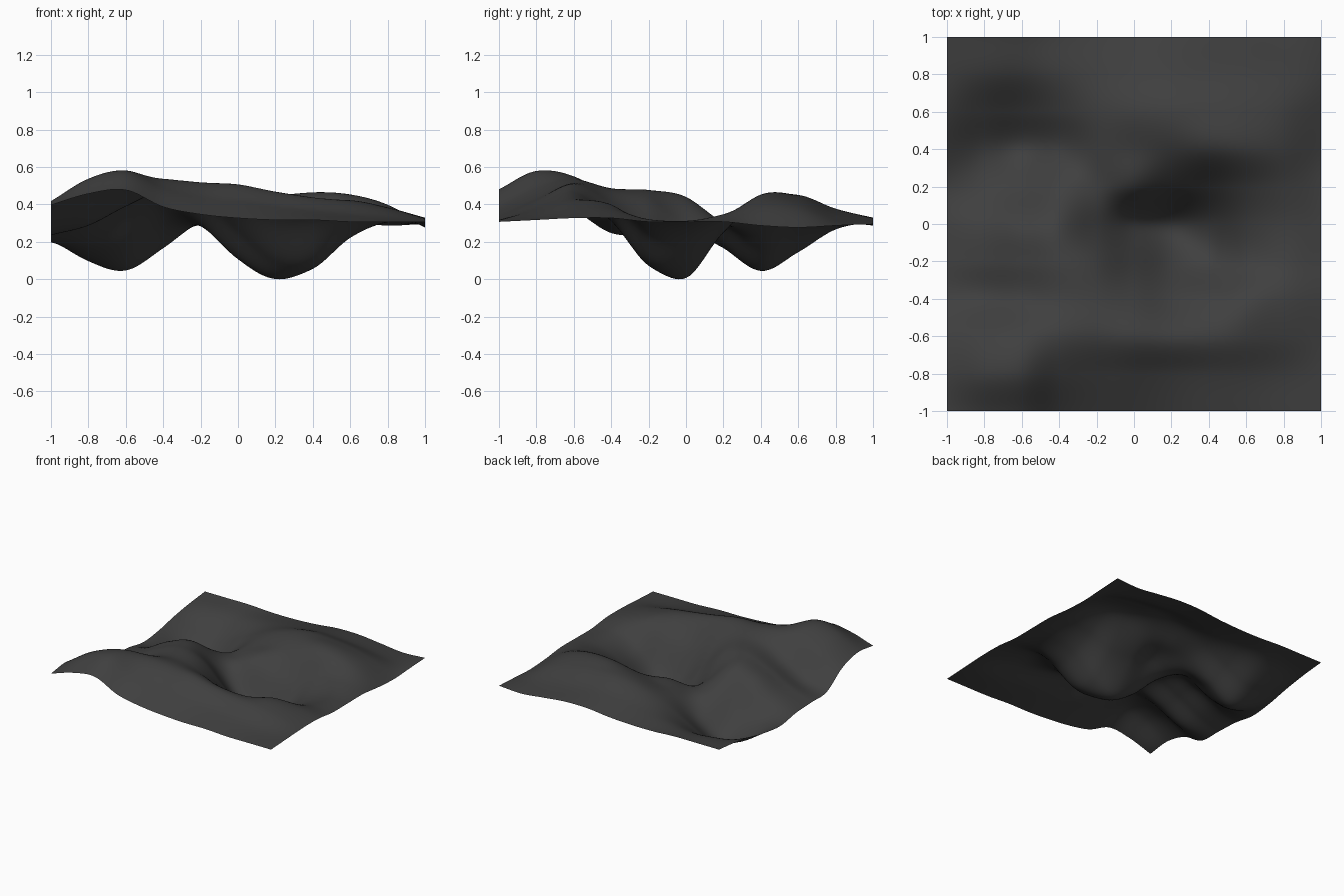
import bpy
import bmesh

default_cube = bpy.data.objects.get("Cube")
if default_cube:
    bpy.data.objects.remove(default_cube, do_unlink=True)

# Sculpted height cage in hundredths: rows run front to back, columns left to right
cage = [
    [40, 46, 48, 39, 35, 33, 32, 32, 31, 31, 31],
    [42, 54, 58, 49, 44, 42, 39, 37, 35, 33, 32],
    [37, 48, 55, 54, 52, 51, 47, 44, 42, 38, 33],
    [25, 30, 40, 48, 48, 41, 32, 33, 40, 38, 33],
    [24, 31, 41, 48, 43, 26, 10, 9, 24, 32, 31],
    [23, 29, 39, 44, 30, 11, 1, 8, 24, 31, 31],
    [20, 17, 19, 30, 29, 32, 26, 26, 33, 35, 31],
    [22, 10, 5, 17, 31, 37, 41, 45, 45, 40, 29],
    [26, 18, 15, 24, 34, 41, 45, 45, 43, 38, 28],
    [29, 28, 27, 30, 33, 36, 38, 37, 35, 32, 29],
    [31, 31, 31, 30, 30, 31, 33, 33, 31, 29, 30],
]
SPANS = len(cage) - 1
CELLS = 100


def spline(values, t):
    """Smooth curve through evenly spaced values, with t from 0 to 1."""
    padded = [2 * values[0] - values[1], *values, 2 * values[-1] - values[-2]]
    i = max(0, min(int(t * SPANS), SPANS - 1))
    u = t * SPANS - i
    a, b, c, d = padded[i:i + 4]
    return b + u / 2 * (c - a + u * (2 * a - 5 * b + 4 * c - d
                                     + u * (3 * (b - c) + d - a)))


def terrain_height(x, y):
    across = [spline(row, (x + 1) / 2) for row in cage]
    return spline(across, (y + 1) / 2) / 100


# Terrain sheet
bm = bmesh.new()
bmesh.ops.create_grid(bm, x_segments=CELLS, y_segments=CELLS, size=1)
for v in bm.verts:
    v.co.z = terrain_height(v.co.x, v.co.y)

# Rest the deepest hollow on the ground
lowest = min(v.co.z for v in bm.verts)
for v in bm.verts:
    v.co.z -= lowest
for face in bm.faces:
    face.smooth = True

mesh = bpy.data.meshes.new("terrain")
bm.to_mesh(mesh)
bm.free()
terrain = bpy.data.objects.new("terrain", mesh)
bpy.context.collection.objects.link(terrain)

# Dark ground colour
ground = bpy.data.materials.new("dark grey ground")
ground.use_nodes = True
colour = (0.05, 0.05, 0.05, 1)
ground.diffuse_color = colour
for node in ground.node_tree.nodes:
    if node.type == "BSDF_PRINCIPLED":
        node.inputs["Base Color"].default_value = colour
mesh.materials.append(ground)
